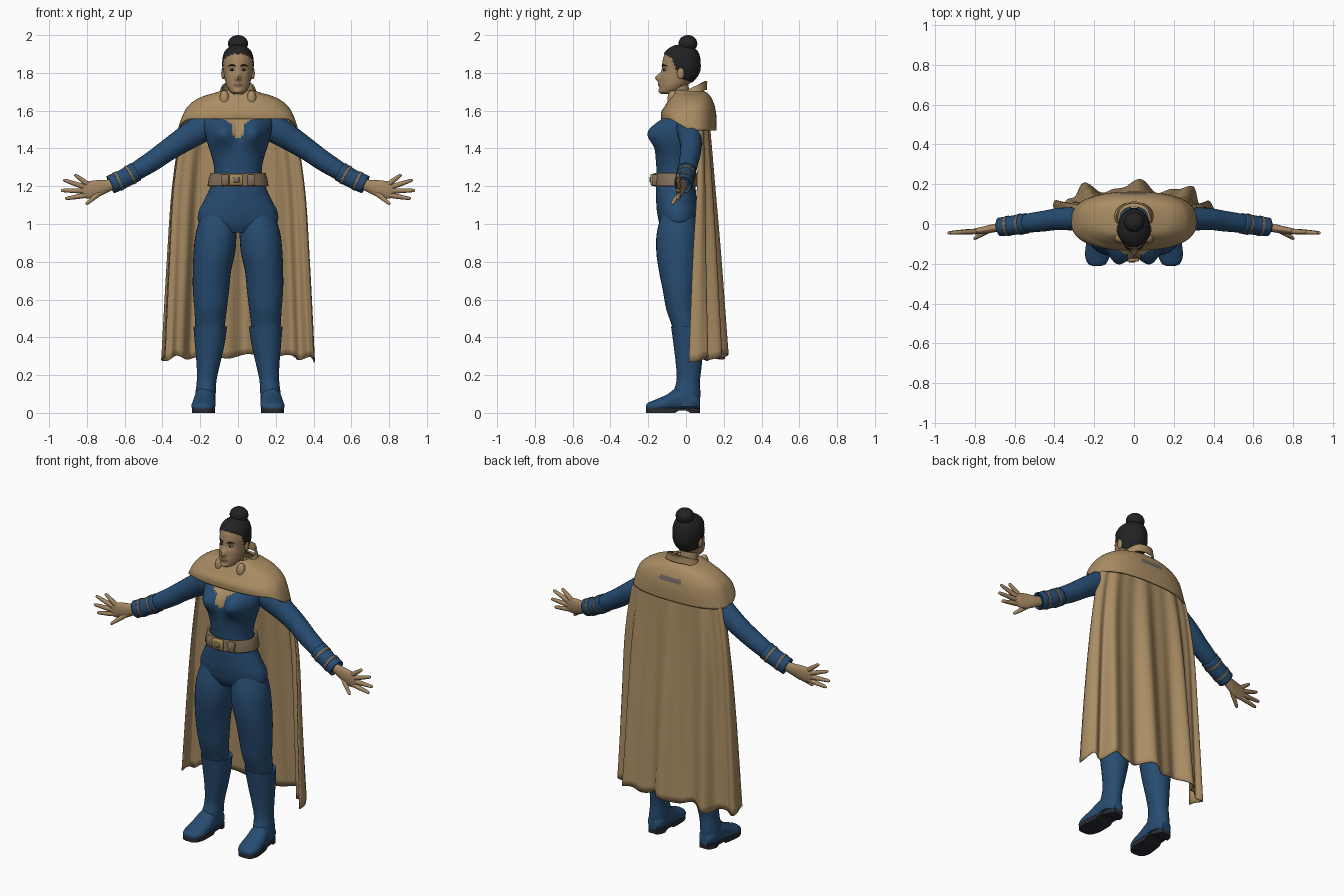
import bpy, bmesh, math
from math import sin, cos, pi, exp, copysign
from mathutils import Vector, Matrix

cube = bpy.data.objects.get("Cube")
if cube:
    bpy.data.objects.remove(cube, do_unlink=True)


def material(name, r, g, b):
    m = bpy.data.materials.new(name)
    m.use_nodes = True
    m.diffuse_color = (r, g, b, 1)
    node = next(n for n in m.node_tree.nodes if n.type == 'BSDF_PRINCIPLED')
    node.inputs["Base Color"].default_value = (r, g, b, 1)
    node.inputs["Roughness"].default_value = 0.8
    return m


BLUE = material("suit blue", .02, .072, .165)
TAN = material("cape tan", .40, .265, .125)
SKIN = material("skin", .37, .24, .125)
HAIR = material("hair black", .016, .016, .017)
SOLE = material("sole dark grey", .022, .024, .032)
BELT = material("belt brown", .22, .16, .10)
GOLD = material("buckle gold", .38, .25, .09)
LIPS = material("lips", .24, .12, .075)
EYE = material("eye white", .32, .28, .24)
PATCH = material("patch grey", .16, .14, .12)


def finish(name, bm, mats, paint=None, thick=0):
    """Turn a bmesh into a smooth object, painted per face by a rule."""
    bm.normal_update()
    for f in bm.faces:
        f.material_index = paint(f.calc_center_median()) if paint else 0
    me = bpy.data.meshes.new(name)
    bm.to_mesh(me)
    bm.free()
    for m in mats:
        me.materials.append(m)
    me.shade_smooth()
    me.set_sharp_from_angle(angle=math.radians(50))
    ob = bpy.data.objects.new(name, me)
    bpy.context.scene.collection.objects.link(ob)
    if thick:
        mod = ob.modifiers.new("thickness", 'SOLIDIFY')
        mod.thickness, mod.offset = thick, 0
    return ob


def surface(name, grid, mats, closed=True, caps=True, paint=None, thick=0):
    """Skin a grid of points, optionally wrapping round and capping the ends."""
    bm = bmesh.new()
    rows = [[bm.verts.new(p) for p in row] for row in grid]
    n = len(rows[0])
    for a, b in zip(rows, rows[1:]):
        for j in range(n if closed else n - 1):
            k = (j + 1) % n
            bm.faces.new((a[j], a[k], b[k], b[j]))
    if closed and caps:
        bm.faces.new(rows[0][::-1])
        bm.faces.new(rows[-1])
    return finish(name, bm, mats, paint, thick)


def spline(rows, k):
    """Catmull-Rom interpolation of rows of numbers."""
    out = []
    last = len(rows) - 1
    for i in range(last):
        quad = [rows[min(max(i + d, 0), last)] for d in (-1, 0, 1, 2)]
        for s in range(k):
            t = s / k
            out.append([b + .5 * t * (c - a + t * (2*a - 5*b + 4*c - d + t * (3*(b - c) + d - a)))
                        for a, b, c, d in zip(*quad)])
    return out + [list(rows[last])]


def loft(name, rows, mats, axis=None, ref=(1, 0, 0), n=24, k=4, square=1, shape=None, **kw):
    """Elliptic rings (x, y, z, radius, radius) along a path or fixed axis."""
    rows = spline(rows, k)
    centres = [Vector(r[:3]) for r in rows]
    grid = []
    for i, r in enumerate(rows):
        t = Vector(axis) if axis else centres[min(i + 1, len(rows) - 1)] - centres[max(i - 1, 0)]
        t.normalize()
        u = Vector(ref)
        u = (u - t * u.dot(t)).normalized()
        v = t.cross(u)
        ring = []
        for j in range(n):
            c, s = cos(2 * pi * j / n), sin(2 * pi * j / n)
            c, s = copysign(abs(c) ** square, c), copysign(abs(s) ** square, s)
            p = centres[i] + u * c * max(r[3], .002) + v * s * max(r[4], .002)
            ring.append(shape(p) if shape else p)
        grid.append(ring)
    return surface(name, grid, mats, **kw)


def ball(name, at, size, mat):
    bm = bmesh.new()
    bmesh.ops.create_uvsphere(bm, u_segments=24, v_segments=14, radius=1,
                              matrix=Matrix.Translation(at) @ Matrix.Diagonal((*size, 1)))
    return finish(name, bm, [mat])


def box(name, at, size, mat):
    bm = bmesh.new()
    bmesh.ops.create_cube(bm, size=1, matrix=Matrix.Translation(at) @ Matrix.Diagonal((*size, 1)))
    bmesh.ops.bevel(bm, geom=bm.edges[:], offset=.004, segments=1, affect='EDGES')
    return finish(name, bm, [mat])


def flip(rows, s):
    return [(r[0] * s, *r[1:]) for r in rows]


def clamp(v, lo=0, hi=1):
    return min(max(v, lo), hi)


UP, FORWARD, SIDEWAYS = (0, 0, 1), (0, -1, 0), (0, 1, 0)


# Torso with bust and a sweetheart neckline
def bust(p):
    if p.y < -.03:
        p.y -= .062 * exp(-((abs(p.x) - .085) / .06) ** 2 - ((p.z - 1.485) / .068) ** 2)
    return p


def neckline(c):
    x = abs(c.x)
    edge = 1.45 + x * .6 if x < .03 else 1.53 + .04 * clamp((x - .03) / .06)
    return int(c.y < 0 and c.z > edge)


loft("torso", [(0, -.045, .955, .09, .07), (0, -.04, 1.0, .20, .10), (0, -.04, 1.06, .21, .113),
               (0, -.05, 1.12, .182, .108), (0, -.055, 1.2, .145, .105), (0, -.055, 1.27, .126, .10),
               (0, -.055, 1.34, .135, .105), (0, -.05, 1.44, .165, .113), (0, -.035, 1.52, .18, .105),
               (0, -.01, 1.58, .17, .09), (0, 0, 1.64, .11, .075), (0, -.01, 1.69, .055, .05)],
     [BLUE, TAN], UP, n=72, k=6, shape=bust, paint=neckline)

# Belt and buckle
loft("belt", [(0, -.055, 1.2, .156, .118), (0, -.055, 1.235, .15, .116), (0, -.055, 1.268, .14, .113)],
     [BELT], UP, n=40, caps=False, thick=.012)
box("buckle", (-.01, -.178, 1.235), (.07, .022, .06), GOLD)
box("buckle_plate", (-.01, -.188, 1.235), (.035, .012, .03), BELT)
for s in (-1, 1):
    box("belt_pouch", (s * .07, -.163, 1.232), (.04, .03, .058), BELT)


# Feet stay above the sole; the sole is a flat slab with a raised arch
def above_sole(p):
    p.z = max(p.z, .022)
    return p


def slab(p):
    floor = .012 if -.05 < p.y < .005 else 0
    p.z = clamp(p.z, floor, .027)
    return p


LEG = [(.10, -.04, 1.05, .095, .09), (.116, -.045, .95, .108, .11), (.125, -.045, .85, .11, .112),
       (.138, -.04, .75, .101, .103), (.143, -.035, .65, .096, .088), (.145, -.025, .55, .086, .08),
       (.148, -.005, .46, .078, .07), (.15, .01, .36, .07, .066)]
BOOT = [(.147, .005, .457, .089, .084), (.15, .012, .36, .078, .078), (.158, .015, .25, .061, .068),
        (.166, .012, .17, .052, .062), (.172, .003, .1, .054, .073), (.175, 0, .035, .052, .072)]
FOOT = [(.172, .074, .05, .03, .03), (.173, .04, .065, .05, .055), (.176, -.04, .07, .055, .065),
        (.18, -.1, .05, .061, .048), (.184, -.16, .035, .062, .036), (.186, -.2, .03, .045, .024),
        (.186, -.212, .028, .02, .012)]
ARM = [(.13, .01, 1.53, .06, .058), (.2, .015, 1.5, .064, .072), (.29, .025, 1.445, .06, .065),
       (.38, .025, 1.385, .055, .057), (.45, .015, 1.335, .052, .054), (.53, .005, 1.285, .048, .049),
       (.61, -.008, 1.235, .038, .038), (.67, -.015, 1.21, .033, .032)]
CUFF = [(.54, .003, 1.278, .049, .05), (.6, -.005, 1.243, .046, .047), (.675, -.015, 1.208, .044, .047)]
PALM = [(.65, -.014, 1.214, .022, .026), (.70, -.02, 1.2, .021, .034), (.75, -.03, 1.187, .019, .045),
        (.80, -.037, 1.178, .015, .044), (.825, -.038, 1.177, .009, .032)]
FINGERS = [((.795, -.037, 1.21), (.865, -.042, 1.262)), ((.81, -.038, 1.195), (.925, -.045, 1.234)),
           ((.815, -.038, 1.175), (.938, -.045, 1.178)), ((.80, -.038, 1.153), (.915, -.045, 1.134)),
           ((.725, -.028, 1.17), (.805, -.075, 1.105))]

for s, side in ((1, "left_"), (-1, "right_")):
    loft(side + "leg", flip(LEG, s), [BLUE], UP, n=32)
    loft(side + "boot", flip(BOOT, s), [BLUE], UP, n=32)
    loft(side + "foot", flip(FOOT, s), [BLUE], FORWARD, n=32, shape=above_sole)
    slices = [(x, y, .013, r * .97, .08) for x, y, z, r, h in FOOT]
    loft(side + "sole", flip(slices, s), [SOLE], FORWARD, n=32, shape=slab)
    loft(side + "arm", flip(ARM, s), [BLUE], ref=SIDEWAYS)
    loft(side + "cuff", flip(CUFF, s), [BLUE], ref=SIDEWAYS, caps=False, thick=.006)
    fine = spline(CUFF, 6)
    for a, mat in ((3, BELT), (8, PATCH)):
        band = [(*r[:3], r[3] + .004, r[4] + .004) for r in fine[a:a + 2]]
        loft(side + "cuff_strap", flip(band, s), [mat], ref=SIDEWAYS, caps=False, thick=.004)
    loft(side + "palm", flip(PALM, s), [SKIN], ref=SIDEWAYS)
    for a, b in FINGERS:
        a, b = Vector(a), Vector(b)
        digit = [(*a.lerp(b, t), r, r) for t, r in
                 ((-.15, .011), (.2, .0135), (.5, .012), (.85, .0095), (.97, .007), (1, .003))]
        loft(side + "finger", flip(digit, s), [SKIN], ref=SIDEWAYS, n=12, k=2)
    ball(side + "ear", (s * .078, -.028, 1.798), (.011, .019, .031), SKIN)
    ball(side + "eye", (s * .031, -.113, 1.816), (.014, .008, .006), EYE)
    ball(side + "iris", (s * .031, -.118, 1.816), (.007, .005, .006), HAIR)
    brow = [(.014, -.126, 1.836, .003, .003), (.032, -.121, 1.842, .004, .004), (.052, -.102, 1.836, .002, .002)]
    loft(side + "eyebrow", flip(brow, s), [HAIR], ref=SIDEWAYS, n=8)
    ball(side + "collar_fold", (s * .072, -.07, 1.662), (.026, .028, .045), TAN)

# Head: features pressed into the loft, hairline painted and raised
HAIRLINE = [(-.125, 1.905), (-.075, 1.88), (-.05, 1.81), (-.02, 1.77), (.08, 1.735)]


def hairy(p):
    for (a, h), (b, k) in zip(HAIRLINE, HAIRLINE[1:]):
        if p.y < b:
            return p.z > h + (k - h) * clamp((p.y - a) / (b - a))
    return p.z > HAIRLINE[-1][1]


def features(p):
    x = abs(p.x)
    if hairy(p):
        d = p - Vector((0, -.025, 1.83))
        return p + d.normalized() * .006
    if p.y < -.07:
        p.y -= .028 * exp(-(x / .013) ** 2 - ((p.z - 1.775) / .022) ** 2)
        p.y -= .008 * exp(-(x / .022) ** 2 - ((p.z - 1.737) / .011) ** 2)
        p.y -= .006 * exp(-(x / .025) ** 2 - ((p.z - 1.702) / .012) ** 2)
        p.y += .009 * exp(-((x - .031) / .015) ** 2 - ((p.z - 1.816) / .013) ** 2)
    return p


def face_paint(c):
    lips = c.y < -.1 and (c.x / .026) ** 2 + ((c.z - 1.737) / .009) ** 2 < 1
    return 1 if hairy(c) else 2 if lips else 0


loft("head", [(0, -.09, 1.687, .022, .036), (0, -.085, 1.7, .042, .055), (0, -.068, 1.73, .06, .071),
              (0, -.045, 1.77, .07, .091), (0, -.03, 1.81, .075, .099), (0, -.027, 1.85, .078, .099),
              (0, -.025, 1.89, .074, .092), (0, -.022, 1.92, .059, .073), (0, -.02, 1.942, .028, .036)],
     [SKIN, HAIR, LIPS], UP, n=72, k=8, shape=features, paint=face_paint)
loft("neck", [(0, -.02, 1.6, .066, .06), (0, -.025, 1.66, .053, .052), (0, -.035, 1.72, .05, .05),
              (0, -.04, 1.77, .045, .05)], [SKIN], UP)
ball("hair_bun", (0, .01, 1.955), (.053, .05, .045), HAIR)


# Shoulder mantle, lifted at the front, and standing collar
def lift_front(p):
    p.z += .06 * clamp((1.62 - p.z) / .12) * clamp((.02 - p.y) / .1)
    return p


def raise_back(p):
    p.z += .05 * clamp(p.y / .1) - .05 * clamp(-p.y / .05)
    return p


loft("mantle", [(0, .015, 1.495, .312, .142), (0, .015, 1.56, .292, .142), (0, .02, 1.62, .262, .128),
                (0, .025, 1.665, .2, .105), (0, .02, 1.69, .12, .088), (0, .015, 1.705, .072, .07)],
     [TAN, PATCH], UP, n=64, square=.8, shape=lift_front, caps=False, thick=.01,
     paint=lambda c: int(c.y > 0 and abs(c.x) < .07 and 1.61 < c.z < 1.635))
loft("collar", [(0, .02, 1.66, .105, .088), (0, .025, 1.69, .092, .082), (0, .03, 1.705, .085, .08)],
     [TAN], UP, n=40, shape=raise_back, caps=False, thick=.008)

# Cape: an open curved sheet whose folds deepen towards the hem
CAPE = [(1.65, .21, .06, .11), (1.5, .295, .06, .118), (1.2, .345, .058, .135),
        (.8, .37, .035, .16), (.28, .395, .015, .188)]
cape = []
for z, w, edge, back in spline(CAPE, 8):
    drop = (1.65 - z) / 1.37
    row = []
    for j in range(121):
        a = (j / 60 - 1) * pi / 2
        c, x = cos(a), sin(a)
        fold = (.026 * sin(9 * a + .8 + drop * .5) + .012 * sin(17 * a)) * drop ** .7
        y = edge + (back - edge) * max(c, 0) ** .55 + fold * min(1, c * 3)
        hem = .012 * sin(11 * a) * drop ** 8 + .02 * c * drop ** 8
        row.append((w * x + fold * x * .4, y, z + hem))
    cape.append(row)
surface("cape", cape, [TAN], closed=False, thick=.006)
